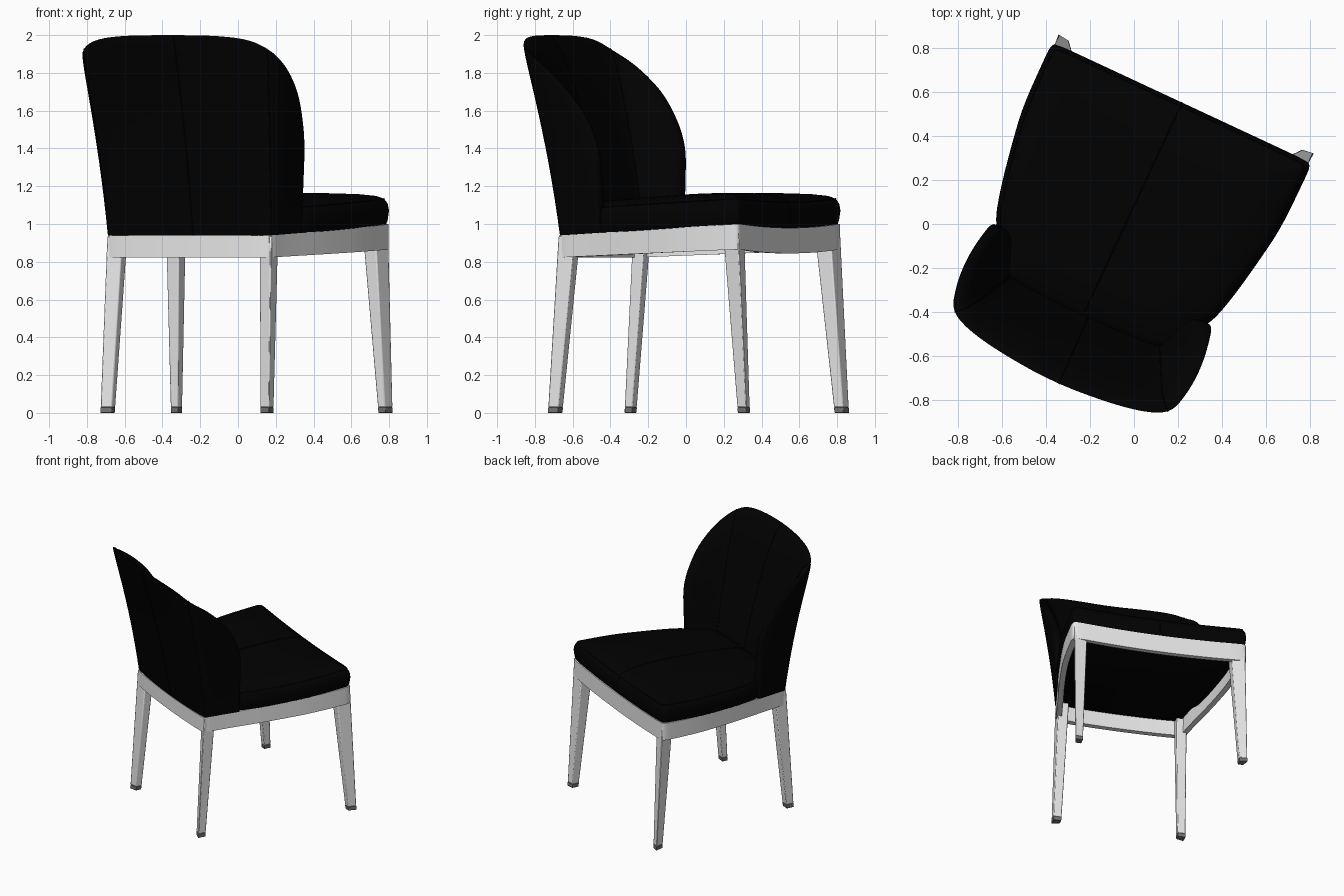
import bpy, bmesh, math
from mathutils import Matrix, Vector

cube = bpy.data.objects.get("Cube")
if cube:
    bpy.data.objects.remove(cube, do_unlink=True)

# The chair is turned on its base; parts are built straight and then placed
PLACE = Matrix.Rotation(math.radians(-25), 4, "Z") @ Matrix.Translation((-0.035, 0, 0))


def material(name, rgb, rough):
    mat = bpy.data.materials.new(name)
    mat.use_nodes = True
    mat.diffuse_color = (*rgb, 1)
    shader = mat.node_tree.nodes["Principled BSDF"]
    shader.inputs["Base Color"].default_value = (*rgb, 1)
    shader.inputs["Roughness"].default_value = rough
    return mat


FABRIC = material("black_fabric", (0.0004, 0.0004, 0.0004), 0.8)
FRAME = material("light_grey_frame", (0.8, 0.8, 0.8), 0.5)
FOOT = material("dark_grey_foot", (0.17, 0.17, 0.17), 0.5)


def loft(name, rings, mat, looped=False, bevel=0):
    """Skin closed rings of points; cap the ends unless the rings loop."""
    bm = bmesh.new()
    rows = [[bm.verts.new(PLACE @ Vector(p)) for p in ring] for ring in rings]
    pairs = list(zip(rows, rows[1:]))
    if looped:
        pairs.append((rows[-1], rows[0]))
    else:
        bm.faces.new(rows[0])
        bm.faces.new(rows[-1])
    for a, b in pairs:
        for i in range(len(a)):
            j = (i + 1) % len(a)
            bm.faces.new((a[i], a[j], b[j], b[i]))
    bmesh.ops.recalc_face_normals(bm, faces=bm.faces)
    mesh = bpy.data.meshes.new(name)
    bm.to_mesh(mesh)
    bm.free()
    mesh.materials.append(mat)
    obj = bpy.data.objects.new(name, mesh)
    bpy.context.collection.objects.link(obj)
    if bevel:
        mod = obj.modifiers.new("soft_edges", "BEVEL")
        mod.width = bevel
        mod.segments = 2
    bpy.ops.object.select_all(action="DESELECT")
    obj.select_set(True)
    bpy.context.view_layer.objects.active = obj
    bpy.ops.object.shade_smooth_by_angle(angle=math.radians(40))


def seam(name, points, closed=False):
    """Thin stitched ridge along a path."""
    curve = bpy.data.curves.new(name, "CURVE")
    curve.dimensions = "3D"
    curve.bevel_depth = 0.003
    curve.bevel_resolution = 1
    spline = curve.splines.new("POLY")
    spline.points.add(len(points) - 1)
    for dot, p in zip(spline.points, points):
        dot.co = (*(PLACE @ Vector(p)), 1)
    spline.use_cyclic_u = closed
    curve.materials.append(FABRIC)
    bpy.context.collection.objects.link(bpy.data.objects.new(name, curve))


def soften(points, closed, rounds=2):
    """Corner cutting that turns a coarse outline into a smooth one."""
    for _ in range(rounds):
        out = []
        ends = points[1:] + points[:1] if closed else points[1:]
        for a, b in zip(points, ends):
            for f in (0.25, 0.75):
                out.append(tuple(x + (y - x) * f for x, y in zip(a, b)))
        points = out if closed else [points[0]] + out[1:-1] + [points[-1]]
    return points


def outline(half):
    return soften(half + [(-x, y) for x, y in reversed(half[1:-1])], True)


def rail_top(x, y):
    """Top of the frame: rises to the front, where it sags in the middle."""
    sag = 0.02 * max(0, 1 - (x / 0.63) ** 2) * max(0, y / 0.58) ** 3
    return 0.94 + 0.054 * (y + 0.53) - sag


# Plans of the frame and the seat share their front edge
front_edge = [(0, 0.592), (0.4, 0.592), (0.62, 0.592), (0.65, 0.58), (0.651, 0.5)]
frame_plan = outline(front_edge + [(0.637, 0.27), (0.61, 0.1), (0.572, -0.1), (0.533, -0.27),
                                   (0.5, -0.42), (0.482, -0.52), (0.46, -0.55), (0, -0.565)])
seat_plan = outline(front_edge + [(0.648, 0.27), (0.622, 0.1), (0.585, -0.1), (0.545, -0.25),
                                  (0.5, -0.3), (0.45, -0.42), (0.42, -0.48), (0, -0.5)])

# Frame rails
rails = []
for x, y in frame_plan:
    ix, iy = x * 0.93, 0.03 + (y - 0.03) * 0.93
    top = rail_top(x, y)
    low = top - 0.117 - 0.016 * (y + 0.53)
    rails.append([(x, y, top), (x, y, low), (ix, iy, low), (ix, iy, top)])
loft("frame_rails", rails, FRAME, looped=True)


# Seat cushion
def seat_point(x, y, scale, lift):
    x, y = x * scale, 0.03 + (y - 0.03) * scale
    return (x, y, rail_top(x, y) + lift)


layers = [(0.9, -0.04), (0.985, 0), (0.995, 0.02), (1.004, 0.07), (0.996, 0.107),
          (0.972, 0.135), (0.92, 0.153), (0.8, 0.168), (0.6, 0.178), (0.3, 0.184), (0.02, 0.186)]
cushion = [[seat_point(x, y, s, h) for x, y in seat_plan] for s, h in layers]
loft("seat_cushion", cushion, FABRIC)
seam("seat_edge_seam", cushion[5], closed=True)
seam("seat_centre_seam", [seat_point(0, 0.592, s, h) for s, h in layers[2:]]
     + [seat_point(0, -0.5, s, h) for s, h in reversed(layers[6:])])

# Backrest shell stations: outer base xy, outer rim xyz, inner base xy
stations = [
    (0, -0.56, 0, -0.818, 2.0, 0, -0.445),
    (0.25, -0.553, 0.27, -0.798, 1.998, 0.2, -0.44),
    (0.44, -0.538, 0.46, -0.763, 1.977, 0.34, -0.437),
    (0.482, -0.53, 0.56, -0.713, 1.922, 0.365, -0.43),
    (0.495, -0.48, 0.588, -0.61, 1.857, 0.373, -0.4),
    (0.508, -0.42, 0.597, -0.51, 1.775, 0.387, -0.36),
    (0.522, -0.36, 0.591, -0.41, 1.675, 0.405, -0.325),
    (0.536, -0.305, 0.573, -0.32, 1.53, 0.425, -0.29),
    (0.543, -0.282, 0.56, -0.281, 1.42, 0.45, -0.275),
    (0.525, -0.27, 0.545, -0.27, 1.34, 0.485, -0.268),
]
mirrored = [(-a, b, -c, d, e, -f, g) for a, b, c, d, e, f, g in reversed(stations[1:])]
steps = [math.sin(math.pi / 2 * k / 16) for k in range(17)]


def shell_section(station):
    bx, by, tx, ty, tz, ix, iy = station
    outer, inner = [], []
    for t in steps:
        lean = 0.65 * t + 0.35 * t * t
        x, y = bx + (tx - bx) * lean, by + (ty - by) * lean
        base = rail_top(bx, by)
        z = base + (tz - base) * t
        full = 1 - 0.45 * t
        body = math.sqrt(max(0, 1 - t ** 10))
        for side, depth in ((outer, 0.15 * (1 - body)), (inner, 0.15 + 0.85 * body)):
            side.append((x + (ix - bx) * full * depth, y + (iy - by) * full * depth, z))
    return outer, inner


shell = [shell_section(s) for s in soften(mirrored + stations, False)]
loft("backrest", [outer + inner[-2::-1] for outer, inner in shell], FABRIC)

# Seams down the middle and the corners of the backrest, outside and inside
middle = shell[len(shell) // 2]
corner = min(range(len(shell)), key=lambda i: abs(shell[i][0][0][0] - 0.472))
for label, (outer, inner) in (("centre", middle), ("left", shell[corner]),
                              ("right", shell[len(shell) - 1 - corner])):
    seam("back_" + label + "_seam", outer[:-1] + inner[::-1])


# Tapered legs with dark foot caps; the corners beside the outer edge are cut in
def leg_ring(sx, sy, corner_xy, size, cut, z):
    x, y = corner_xy
    w, d = size
    return [(sx * (x - a), sy * (y - b), z)
            for a, b in ((0, 0), (w, cut[1] * d), (w, d), (cut[0] * w, d))]


SOLE, ANKLE = (0.058, 0.06), (0.06, 0.062)
for end, sy, foot, head, thigh, cut, top in (
        ("front", 1, (0.643, 0.638), (0.64, 0.586), (0.105, 0.105), (0.28, 0.12), 0.985),
        ("back", -1, (0.493, 0.595), (0.479, 0.54), (0.078, 0.095), (0, 0.28), 0.935)):
    for label, sx in (("left", 1), ("right", -1)):
        part = end + "_" + label
        near = tuple(f + (h - f) * 0.03 for f, h in zip(foot, head))
        loft(part + "_leg", [leg_ring(sx, sy, near, ANKLE, cut, 0.03),
                             leg_ring(sx, sy, head, thigh, cut, top)], FRAME, bevel=0.006)
        loft(part + "_foot_cap", [leg_ring(sx, sy, foot, SOLE, cut, 0),
                                  leg_ring(sx, sy, near, ANKLE, cut, 0.03)], FOOT, bevel=0.003)
